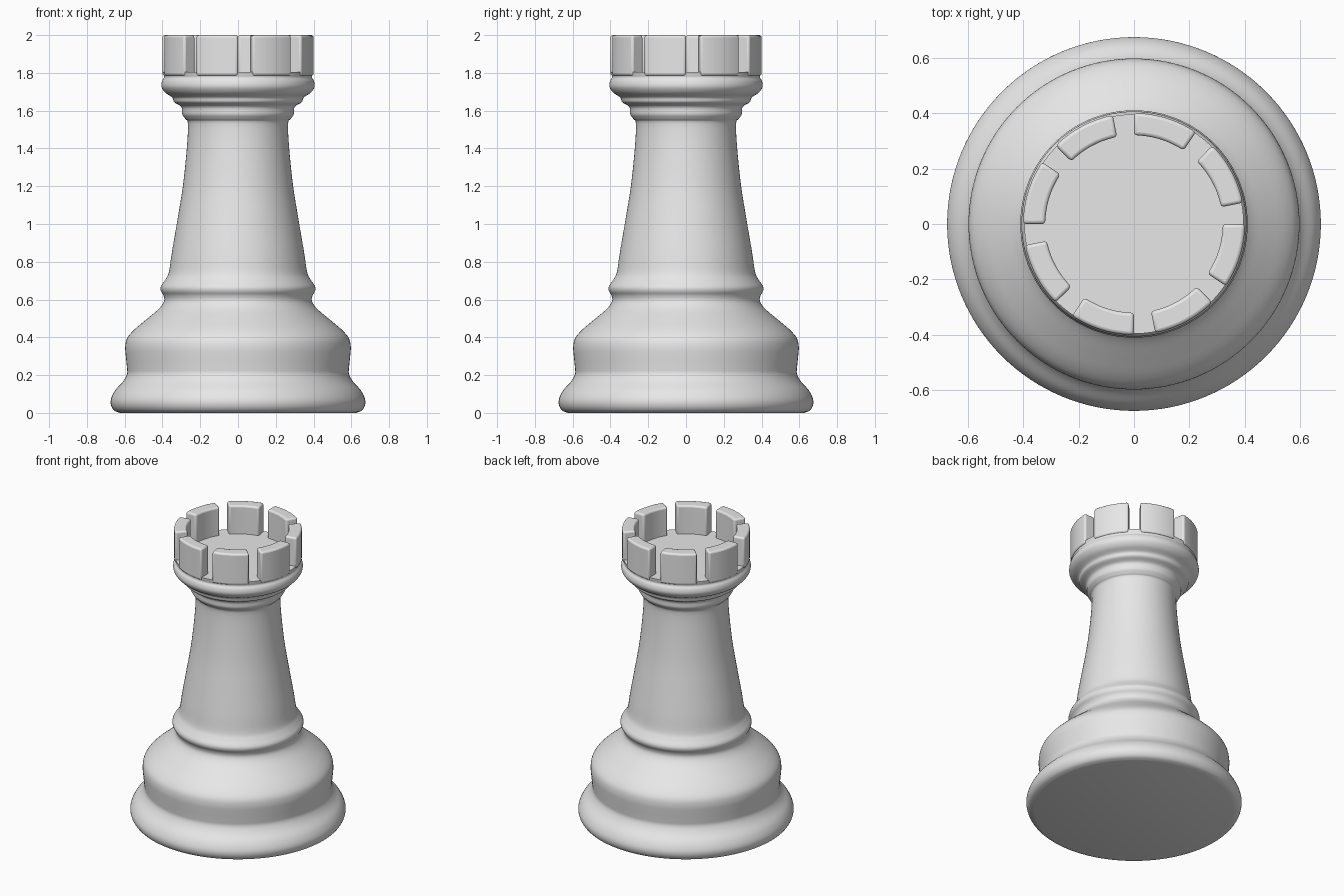
import bpy, bmesh, math

if "Cube" in bpy.data.objects:
    bpy.data.objects.remove(bpy.data.objects["Cube"])

SEG = 128
grey = bpy.data.materials.new("light_grey")
grey.diffuse_color = (0.8, 0.8, 0.8, 1)
grey.use_nodes = True
grey.node_tree.nodes["Principled BSDF"].inputs["Base Color"].default_value = grey.diffuse_color


def finish(bm, name, angle):
    bmesh.ops.recalc_face_normals(bm, faces=bm.faces)
    me = bpy.data.meshes.new(name)
    bm.to_mesh(me)
    bm.free()
    me.materials.append(grey)
    ob = bpy.data.objects.new(name, me)
    bpy.context.collection.objects.link(ob)
    bpy.ops.object.select_all(action='DESELECT')
    ob.select_set(True)
    bpy.context.view_layer.objects.active = ob
    bpy.ops.object.shade_smooth_by_angle(angle=math.radians(angle))
    return ob


def smooth_curve(pts, steps=4):
    # Catmull-Rom through the profile points
    p = [pts[0]] + pts + [pts[-1]]
    out = []
    for i in range(1, len(p) - 2):
        for s in range(steps):
            t = s / steps
            out.append(tuple(0.5 * (2 * b + (c - a) * t + (2 * a - 5 * b + 4 * c - d) * t * t
                                    + (3 * b - a - 3 * c + d) * t ** 3)
                             for a, b, c, d in zip(p[i - 1], p[i], p[i + 1], p[i + 2])))
    return out + [pts[-1]]


# Turned body: foot, belly, collar, shaft, neck rings and head rim
profile = [(.625, 0), (.655, .012), (.672, .04), (.672, .075), (.65, .12), (.61, .165),
           (.588, .205), (.588, .24), (.594, .3), (.597, .35), (.587, .395), (.55, .44),
           (.485, .495), (.42, .55), (.392, .59), (.394, .62), (.408, .645), (.408, .67),
           (.385, .705), (.366, .745), (.35, .85), (.321, 1.02), (.292, 1.2), (.271, 1.4),
           (.265, 1.53), (.278, 1.555), (.295, 1.58), (.30, 1.62), (.338, 1.645),
           (.348, 1.67), (.385, 1.695), (.405, 1.725), (.403, 1.755), (.392, 1.775),
           (.394, 1.79), (.396, 1.805)]
bm = bmesh.new()
rings = []
for r, z in smooth_curve(profile):
    rings.append([bm.verts.new((r * math.cos(a), r * math.sin(a), z))
                  for a in (2 * math.pi * i / SEG for i in range(SEG))])
for lo, hi in zip(rings, rings[1:]):
    for i in range(SEG):
        j = (i + 1) % SEG
        bm.faces.new((lo[i], lo[j], hi[j], hi[i]))
bm.faces.new(rings[0])
bm.faces.new(rings[-1])
finish(bm, "rook_body", 50)

# Eight battlement blocks, each an arc with softened edges
R_IN, R_OUT, Z0, Z1, SPAN, N = .32, .40, 1.785, 2.0, 34, 12
for k in range(8):
    bm = bmesh.new()
    sections = []
    for i in range(N + 1):
        a = math.radians(45 * k - SPAN * i / N)
        sections.append([bm.verts.new((r * math.cos(a), r * math.sin(a), z))
                         for r, z in ((R_IN, Z0), (R_OUT, Z0), (R_OUT, Z1), (R_IN, Z1))])
    for s, t in zip(sections, sections[1:]):
        for i in range(4):
            j = (i + 1) % 4
            bm.faces.new((s[i], s[j], t[j], t[i]))
    bm.faces.new(sections[0])
    bm.faces.new(sections[-1])
    ob = finish(bm, f"battlement_{k + 1}", 60)
    bev = ob.modifiers.new("soft_edges", 'BEVEL')
    bev.width = .012
    bev.segments = 3
    bev.limit_method = 'ANGLE'
    bev.angle_limit = math.radians(40)
    # bevel first, then smooth the shading across it
    bpy.ops.object.modifier_apply(modifier="soft_edges")
    bpy.ops.object.shade_smooth_by_angle(angle=math.radians(40))
